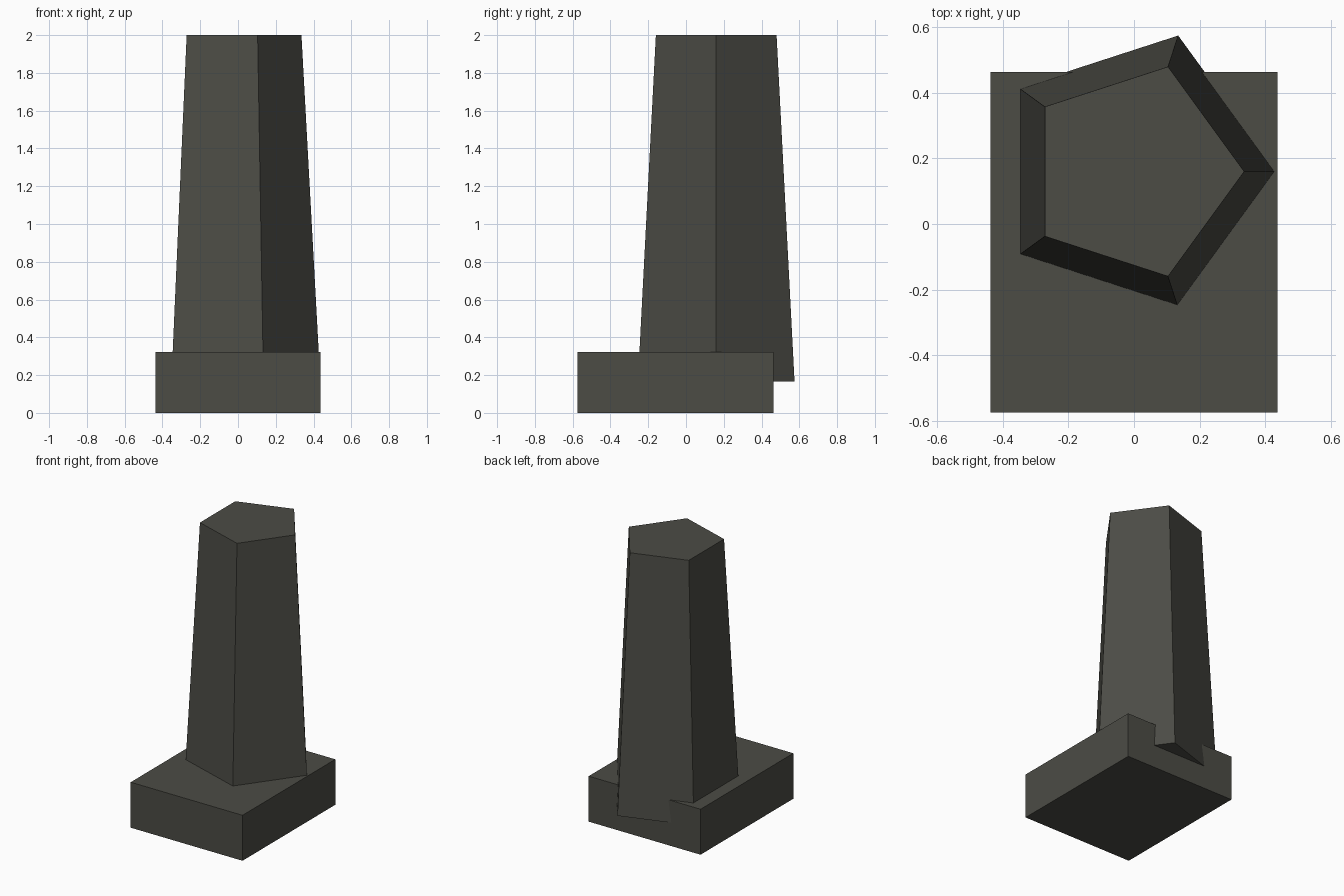
import bpy, bmesh, math
from mathutils import Matrix

if "Cube" in bpy.data.objects:
    bpy.data.objects.remove(bpy.data.objects["Cube"])

# One dark stone colour
stone = bpy.data.materials.new("dark_stone")
stone.diffuse_color = (0.072, 0.072, 0.060, 1)
stone.use_nodes = True
stone.node_tree.nodes["Principled BSDF"].inputs["Base Color"].default_value = stone.diffuse_color


def add_part(name, bm):
    mesh = bpy.data.meshes.new(name)
    bmesh.ops.recalc_face_normals(bm, faces=bm.faces)
    bm.to_mesh(mesh)
    bm.free()
    mesh.materials.append(stone)
    obj = bpy.data.objects.new(name, mesh)
    bpy.context.collection.objects.link(obj)
    return obj


# Rectangular base block
x_half, y0, y1, height = 0.438, -0.575, 0.463, 0.322
bm = bmesh.new()
bmesh.ops.create_cube(bm, size=1, matrix=Matrix.Translation((0, (y0 + y1) / 2, height / 2))
                      @ Matrix.Diagonal((2 * x_half, y1 - y0, height, 1)))
add_part("base_block", bm)

# Tapered five-sided pillar, one corner towards +x, overhanging the back of the base
bm = bmesh.new()
rings = []
for radius, z in ((0.436, 0.165), (0.336, 2.0)):
    rings.append([bm.verts.new((radius * math.cos(math.tau * i / 5),
                                0.16 + radius * math.sin(math.tau * i / 5), z))
                  for i in range(5)])
low, high = rings
bm.faces.new(low[::-1])
bm.faces.new(high)
for i in range(5):
    j = (i + 1) % 5
    bm.faces.new((low[i], low[j], high[j], high[i]))
add_part("pillar", bm)
